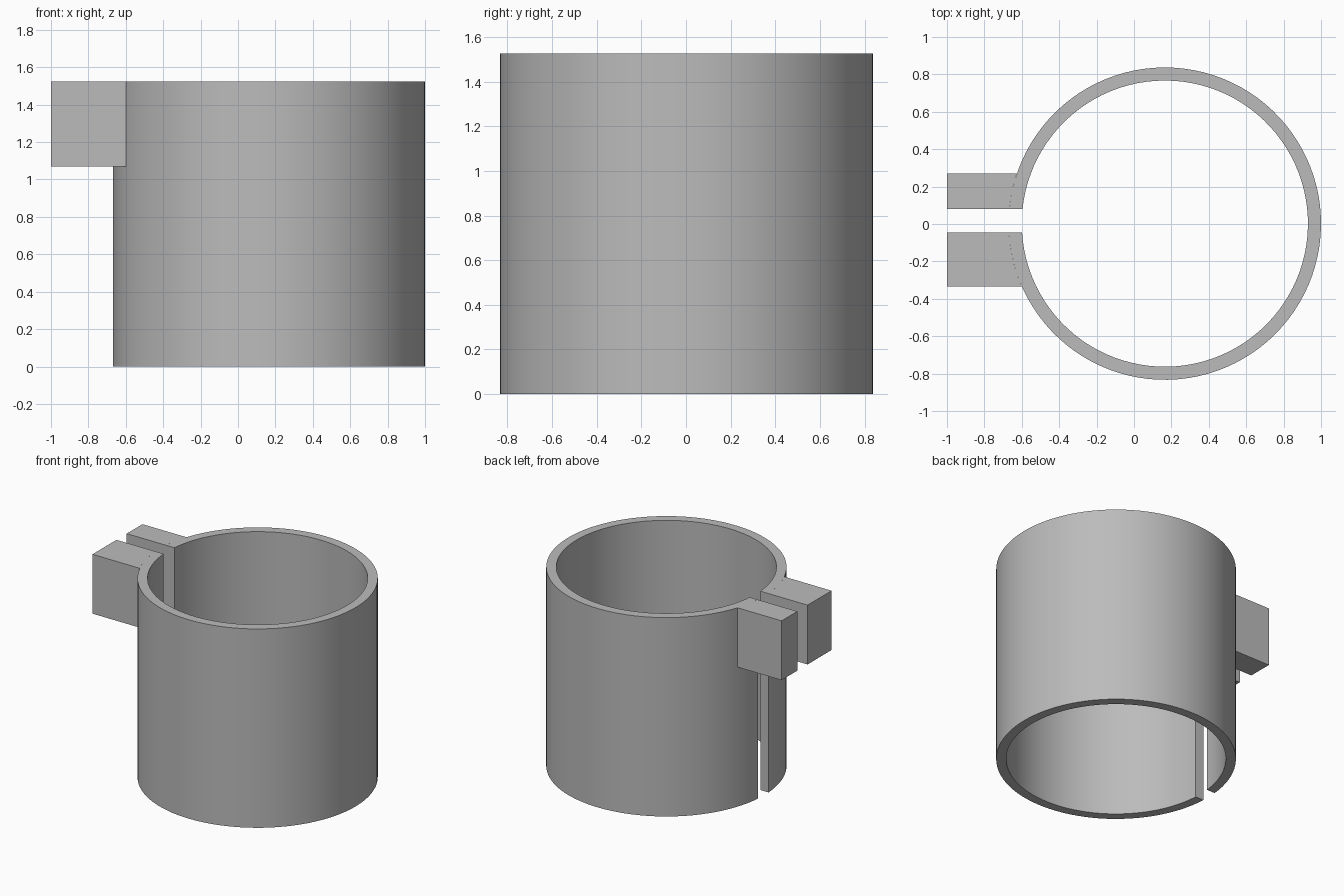
import bpy, bmesh
from math import asin, cos, sin, pi

cube = bpy.data.objects.get("Cube")
if cube:
    bpy.data.objects.remove(cube)

CX, CY = 0.165, 0.002           # ring axis
R_OUT, R_IN = 0.835, 0.765
HEIGHT, LUG_BASE = 1.525, 1.07
SLIT_LOW, SLIT_HIGH = -0.045, 0.08

grey = bpy.data.materials.new("plain grey")
grey.use_nodes = True
grey.diffuse_color = (0.5, 0.5, 0.5, 1)
grey.node_tree.nodes["Principled BSDF"].inputs["Base Color"].default_value = grey.diffuse_color


def arc(radius, start_y, end_y, steps, around=False):
    """Arc between two heights on the -x side, the short way or all the way around."""
    a = pi - asin((start_y - CY) / radius)
    b = pi - asin((end_y - CY) / radius)
    if around:
        b += -2 * pi if b > a else 2 * pi
    angles = [a + (b - a) * i / steps for i in range(steps + 1)]
    return [(CX + radius * cos(t), CY + radius * sin(t)) for t in angles]


def extrude(name, outline, z0, z1):
    bm = bmesh.new()
    face = bm.faces.new([bm.verts.new((x, y, z0)) for x, y in outline])
    top = bmesh.ops.extrude_face_region(bm, geom=[face])["geom"]
    bmesh.ops.translate(bm, vec=(0, 0, z1 - z0),
                        verts=[g for g in top if isinstance(g, bmesh.types.BMVert)])
    bmesh.ops.recalc_face_normals(bm, faces=bm.faces)
    mesh = bpy.data.meshes.new(name)
    bm.to_mesh(mesh)
    bm.free()
    mesh.materials.append(grey)
    obj = bpy.data.objects.new(name, mesh)
    bpy.context.collection.objects.link(obj)
    bpy.ops.object.select_all(action="DESELECT")
    obj.select_set(True)
    bpy.context.view_layer.objects.active = obj
    bpy.ops.object.shade_smooth_by_angle(angle=pi / 6)


# Split sleeve: outer wall one way around, inner wall back
sleeve = (arc(R_OUT, SLIT_HIGH, SLIT_LOW, 96, True)
          + arc(R_IN, SLIT_LOW, SLIT_HIGH, 96, True))
extrude("split_sleeve", sleeve, 0, HEIGHT)

# Clamp lugs on either side of the slit, fitted to the sleeve wall
for name, low, high in (("back_clamp_lug", SLIT_HIGH, 0.27),
                        ("front_clamp_lug", -0.335, SLIT_LOW)):
    lug = [(-1, high), (-1, low)] + arc(R_OUT, low, high, 10)
    extrude(name, lug, LUG_BASE, HEIGHT)
